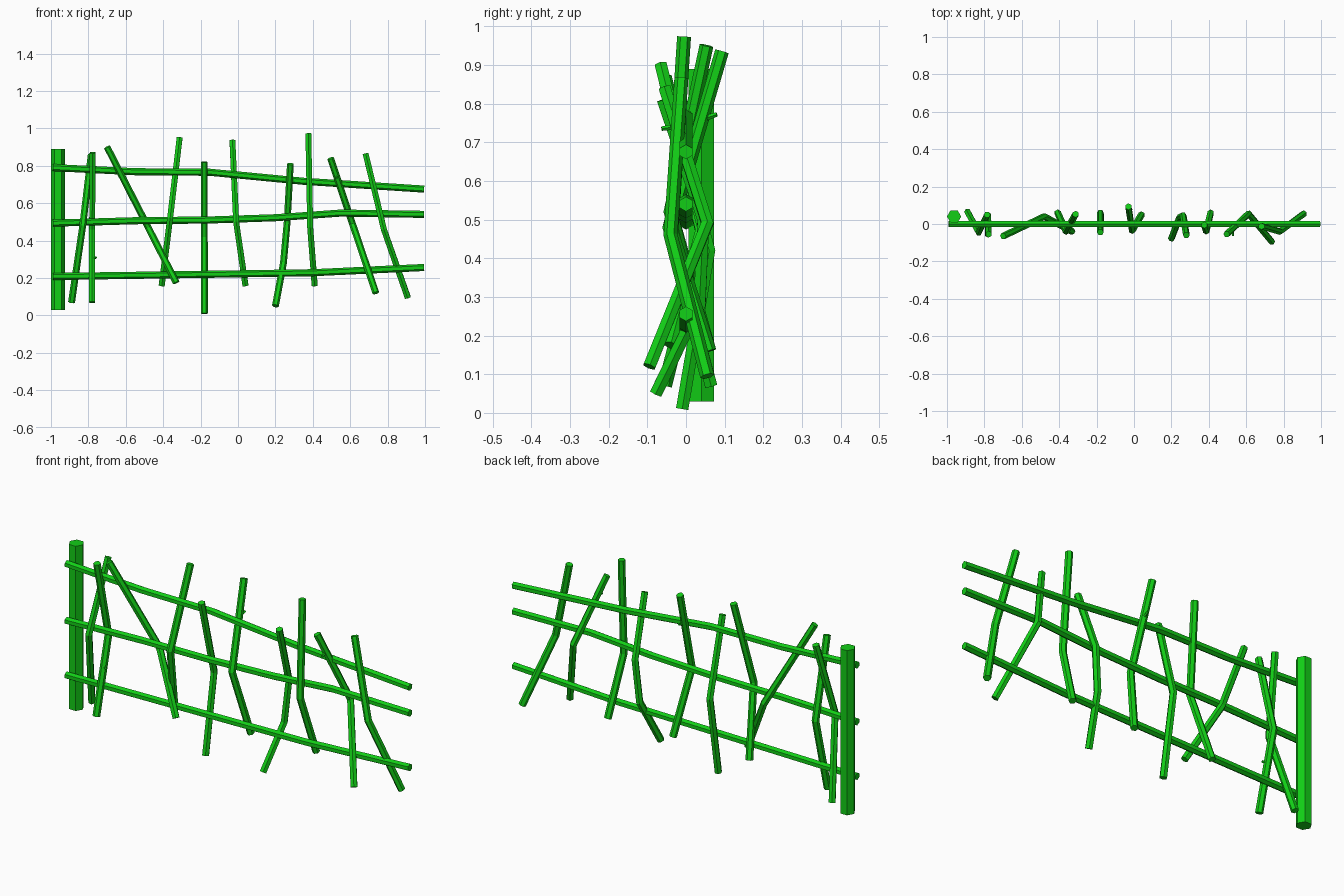
import bpy, bmesh, math
from mathutils import Vector

cube = bpy.data.objects.get("Cube")
if cube:
    bpy.data.objects.remove(cube, do_unlink=True)

GREEN = (0.006, 0.62, 0.008, 1.0)
green = bpy.data.materials.new("bright_green")
green.use_nodes = True
green.diffuse_color = GREEN
green.node_tree.nodes["Principled BSDF"].inputs["Base Color"].default_value = GREEN


def branch(name, points, radius, end_radius=None, sides=6, turn=0.0):
    """Sweep a faceted, capped tube along a few points."""
    pts = [Vector(p) for p in points]
    end_radius = end_radius or radius
    axis = (pts[-1] - pts[0]).normalized()
    ref = Vector((0, 0, 1)) if abs(axis.x) > 0.8 else Vector((1, 0, 0))
    bm = bmesh.new()
    rings = []
    for i, p in enumerate(pts):
        before, after = pts[max(i - 1, 0)], pts[min(i + 1, len(pts) - 1)]
        t = (after - before).normalized()
        u = (ref - t * ref.dot(t)).normalized()
        v = t.cross(u)
        r = radius + (end_radius - radius) * i / (len(pts) - 1)
        angles = [turn + math.tau * k / sides for k in range(sides)]
        rings.append([bm.verts.new(p + r * (u * math.cos(a) + v * math.sin(a))) for a in angles])
    for a, b in zip(rings, rings[1:]):
        for k in range(sides):
            n = (k + 1) % sides
            bm.faces.new((a[k], a[n], b[n], b[k]))
    bm.faces.new(rings[0])
    bm.faces.new(rings[-1])
    bmesh.ops.recalc_face_normals(bm, faces=bm.faces)
    mesh = bpy.data.meshes.new(name)
    bm.to_mesh(mesh)
    bm.free()
    mesh.materials.append(green)
    obj = bpy.data.objects.new(name, mesh)
    bpy.context.collection.objects.link(obj)
    return obj


# Thick end post
branch("end_post", [(-0.962, 0.04, 0.03), (-0.962, 0.04, 0.89)], 0.038)

# Long rails, as (x, z) along y = 0
rails = {
    "top_rail": [(-0.99, 0.79), (-0.55, 0.768), (-0.15, 0.765), (0.35, 0.717), (0.995, 0.675)],
    "middle_rail": [(-0.99, 0.493), (-0.55, 0.506), (-0.15, 0.51), (0.2, 0.522), (0.55, 0.547), (0.995, 0.54)],
    "bottom_rail": [(-0.99, 0.208), (-0.2, 0.219), (0.4, 0.228), (0.995, 0.256)],
}
for name, path in rails.items():
    branch(name, [(x, 0, z) for x, z in path], 0.019)

# Bent upright sticks woven through the rails, top to bottom
sticks = [
    [(-0.785, 0.05, 0.86), (-0.83, -0.045, 0.48), (-0.89, 0.065, 0.07)],
    [(-0.777, -0.055, 0.87), (-0.78, 0.045, 0.46), (-0.78, -0.055, 0.07)],
    [(-0.70, -0.065, 0.90), (-0.48, 0.04, 0.47), (-0.33, -0.04, 0.175)],
    [(-0.312, 0.053, 0.95), (-0.363, -0.04, 0.52), (-0.408, 0.06, 0.16)],
    [(-0.18, -0.045, 0.82), (-0.18, 0.06, 0.42), (-0.18, -0.01, 0.01)],
    [(-0.03, 0.093, 0.935), (-0.01, -0.035, 0.5), (0.04, 0.05, 0.16)],
    [(0.28, -0.06, 0.81), (0.263, 0.045, 0.5), (0.243, 0.035, 0.28), (0.2, -0.078, 0.05)],
    [(0.376, -0.005, 0.973), (0.386, -0.038, 0.47), (0.41, 0.06, 0.16)],
    [(0.495, -0.055, 0.84), (0.612, 0.055, 0.49), (0.737, -0.095, 0.12)],
    [(0.682, -0.012, 0.865), (0.78, -0.04, 0.46), (0.908, 0.055, 0.095)],
]
for i, path in enumerate(sticks):
    branch(f"upright_stick_{i + 1}", path, 0.018, 0.0185, turn=math.pi / 6 * (i % 2))

# Small broken twig stubs
stubs = [
    [(-0.78, 0.01, 0.30), (-0.758, -0.01, 0.31)],
    [(0.525, -0.03, 0.74), (0.53, -0.063, 0.735)],
    [(-0.02, 0.045, 0.76), (-0.015, 0.08, 0.772)],
]
for i, path in enumerate(stubs):
    branch(f"twig_stub_{i + 1}", path, 0.008, 0.006, sides=5)
